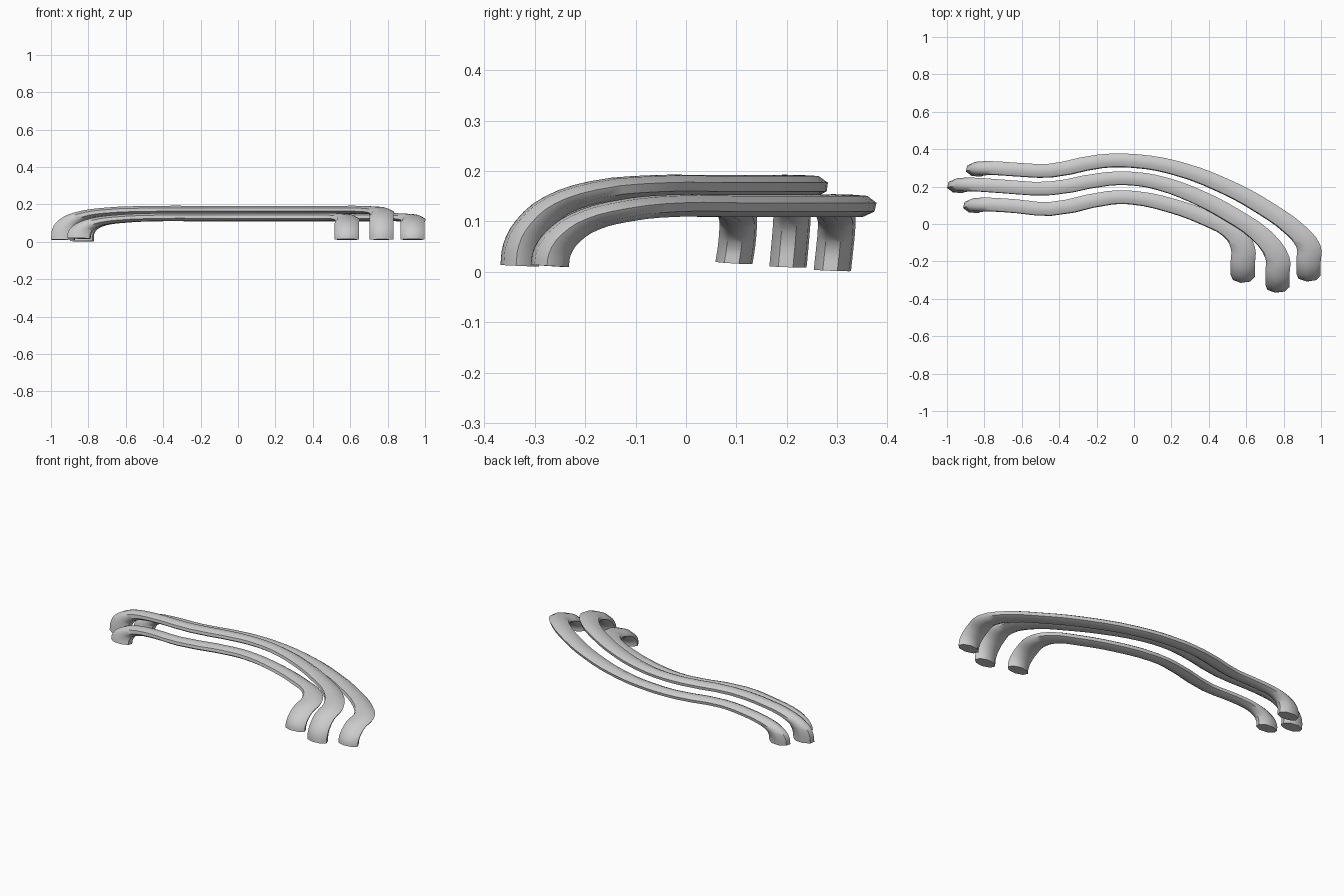
import bpy
import math
from mathutils import Vector

cube = bpy.data.objects.get("Cube")
if cube:
    bpy.data.objects.remove(cube, do_unlink=True)

metal = bpy.data.materials.new("pale_grey")
metal.use_nodes = True
grey = (0.6, 0.6, 0.6, 1)
metal.diffuse_color = grey
metal.node_tree.nodes["Principled BSDF"].inputs["Base Color"].default_value = grey

# Round tubes are swept first, then flattened to this shape
SQUASH = Vector((1, 0.58, 0.345))
RADIUS = 0.066


def tube(name, path):
    curve = bpy.data.curves.new(name, "CURVE")
    curve.dimensions = "3D"
    curve.resolution_u = 3
    curve.bevel_depth = RADIUS
    curve.bevel_resolution = 2
    curve.use_fill_caps = True
    spline = curve.splines.new("BEZIER")
    spline.bezier_points.add(len(path) - 1)
    for point, co in zip(spline.bezier_points, path):
        point.co = [c / s for c, s in zip(co, SQUASH)]
        point.handle_left_type = point.handle_right_type = "AUTO"
    obj = bpy.data.objects.new(name, curve)
    bpy.context.collection.objects.link(obj)
    obj.scale = SQUASH
    bpy.ops.object.select_all(action="DESELECT")
    obj.select_set(True)
    bpy.context.view_layer.objects.active = obj
    bpy.ops.object.convert(target="MESH")
    obj = bpy.context.object
    bpy.ops.object.transform_apply(location=False, rotation=False, scale=True)
    obj.data.materials.clear()
    obj.data.materials.append(metal)
    bpy.ops.object.shade_smooth_by_angle(angle=math.radians(50))


def pipe(name, level, left_end, run, right_end):
    """Left foot rising to a level run, which turns and drops to the right foot."""
    x, y, z = left_end
    path = [(x, y, z), (x + .005, y + .005, level * .38),
            (x + .035, y + .008, level * .63), (x + .1, y + .008, level * .82),
            (x + .22, y, level * .94)]
    path += [(px, py, level) for px, py in run]
    x, y, z = right_end
    path += [(x, y + .15, level * .93), (x, y + .075, level * .78),
             (x, y + .028, level * .55), (x, y + .005, level * .3), (x, y, z)]
    tube(name, path)


pipe("inner_pipe", .131, (-.85, .095, .018),
     [(-.45, .08), (-.13, .14), (0, .14), (.2, .098), (.4, .025), (.53, -.045)],
     (.582, -.277, .012))
pipe("middle_pipe", .17, (-.935, .202, .01),
     [(-.45, .19), (-.15, .24), (0, .242), (.15, .215), (.35, .14), (.52, .05), (.68, -.06)],
     (.767, -.33, .012))
pipe("outer_pipe", .131, (-.835, .29, .003),
     [(-.45, .285), (-.18, .335), (0, .337), (.22, .3), (.5, .195), (.7, .085), (.86, -.03)],
     (.933, -.27, .012))
